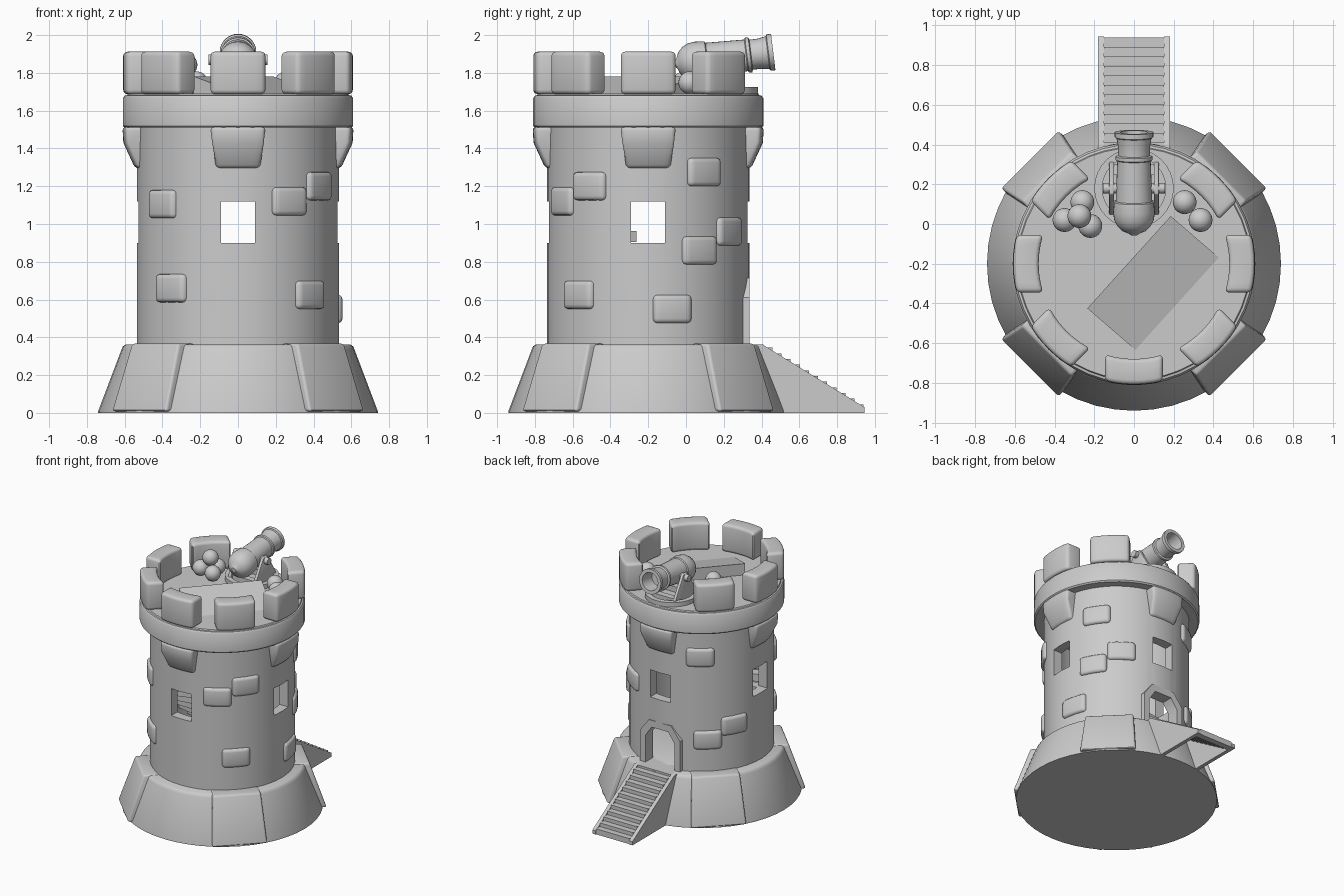
import bpy, bmesh, math
from math import radians, sin, cos, sqrt
from mathutils import Matrix, Vector

default_cube = bpy.data.objects.get("Cube")
if default_cube:
    bpy.data.objects.remove(default_cube, do_unlink=True)

CY = -0.2                                   # tower axis
TOWER = Matrix.Translation((0, CY, 0))
parts = []

stone = bpy.data.materials.new("grey stone")
stone.use_nodes = True
GREY = (0.6, 0.6, 0.6, 1)
stone.diffuse_color = GREY
stone.node_tree.nodes["Principled BSDF"].inputs["Base Color"].default_value = GREY


def finish(name, bm, matrix=Matrix(), bevel=0.0, segments=3):
    bmesh.ops.recalc_face_normals(bm, faces=bm.faces[:])
    if bevel:
        sharp = [e for e in bm.edges if e.calc_face_angle(0) > radians(35)]
        bmesh.ops.bevel(bm, geom=sharp, offset=bevel, segments=segments,
                        profile=0.5, affect='EDGES', clamp_overlap=True)
    bm.transform(matrix)
    mesh = bpy.data.meshes.new(name)
    bm.to_mesh(mesh)
    bm.free()
    mesh.materials.append(stone)
    obj = bpy.data.objects.new(name, mesh)
    bpy.context.collection.objects.link(obj)
    parts.append(obj)
    return obj


def lathe(name, profile, matrix=TOWER, steps=48, closed=False):
    """Revolve (radius, height) points about z."""
    bm = bmesh.new()
    vs = [bm.verts.new((r, 0, z)) for r, z in profile]
    pairs = list(zip(vs, vs[1:])) + ([(vs[-1], vs[0])] if closed else [])
    edges = [bm.edges.new(p) for p in pairs]
    bmesh.ops.spin(bm, geom=vs + edges, axis=(0, 0, 1), cent=(0, 0, 0),
                   angle=2 * math.pi, steps=steps, use_merge=True)
    bmesh.ops.remove_doubles(bm, verts=bm.verts[:], dist=1e-4)
    return finish(name, bm, matrix)


def prism(name, points, vec, matrix=Matrix(), bevel=0.0):
    """Extrude a flat polygon along a vector."""
    bm = bmesh.new()
    a = [bm.verts.new(p) for p in points]
    b = [bm.verts.new(Vector(p) + Vector(vec)) for p in points]
    bm.faces.new(a)
    bm.faces.new(b[::-1])
    for i in range(len(a)):
        j = (i + 1) % len(a)
        bm.faces.new((a[i], b[i], b[j], a[j]))
    return finish(name, bm, matrix, bevel, 2)


def box(name, lo, hi):
    (x0, y0, z0), (x1, y1, z1) = lo, hi
    base = [(x0, y0, z0), (x1, y0, z0), (x1, y1, z0), (x0, y1, z0)]
    return prism(name, base, (0, 0, z1 - z0))


def wall_block(name, profile, azimuth, bevel, curved=True, cuts=6):
    """Sweep (radius, height, half width) points sideways along the wall."""
    bm = bmesh.new()
    rows = []
    for k in range(cuts + 1):
        row = []
        for r, z, w in profile:
            u = w * (2 * k / cuts - 1)
            row.append(bm.verts.new((sqrt(r * r - u * u) if curved else r, u, z)))
        rows.append(row)
    n = len(profile)
    for p, q in zip(rows, rows[1:]):
        for i in range(n):
            bm.faces.new((p[i], p[(i + 1) % n], q[(i + 1) % n], q[i]))
    bm.faces.new(rows[0])
    bm.faces.new(rows[-1][::-1])
    return finish(name, bm, TOWER @ Matrix.Rotation(radians(azimuth), 4, 'Z'), bevel)


# Tower body: flared base, hollow shaft, crown ring with deck
lathe("flared_base", [(0, 0), (.74, 0), (.74, .01), (.617, .335), (.61, .352),
                      (.595, .362), (0, .362)])
shaft = lathe("tower_shaft", [(.535, .35), (.535, 1.63), (.46, 1.63), (.46, .35)],
              closed=True)
lathe("crown_ring", [(0, 1.63), (.5, 1.63), (.5, 1.51), (.6, 1.51), (.61, 1.52),
                     (.61, 1.665), (.6, 1.68), (.588, 1.682), (.583, 1.69), (0, 1.69)])

# Window and door openings
DOOR = [(-.13, .362), (-.13, .58), (-.075, .66), (.075, .66), (.13, .58), (.13, .362)]
cutters = [box("window_cutter_y", (-.09, CY - .8, .9), (.09, CY + .8, 1.12)),
           box("window_cutter_x", (-.8, CY - .09, .9), (.8, CY + .09, 1.12)),
           prism("door_cutter", [(x, .1, z) for x, z in DOOR], (0, .4, 0))]
for cutter in cutters:
    cutter.hide_render = True
    mod = shaft.modifiers.new("opening", 'BOOLEAN')
    mod.operation, mod.solver, mod.object = 'DIFFERENCE', 'EXACT', cutter
    bpy.context.view_layer.objects.active = shaft
    bpy.ops.object.modifier_apply(modifier=mod.name)
for cutter in cutters:
    parts.remove(cutter)
    bpy.data.objects.remove(cutter, do_unlink=True)

# Door frame
OUTER = [(-.18, .362), (-.18, .61), (-.1, .715), (.1, .715), (.18, .61), (.18, .362)]
prism("door_frame", [(x, .24, z) for x, z in OUTER + DOOR[::-1]], (0, .095, 0))

# Base buttresses on the diagonals
for az in (45, 135, 225, 315):
    wall_block("base_buttress", [(.5, .008, .205), (.745, .008, .205), (.622, .367, .178),
                                 (.5, .367, .178)], az, .015, curved=False, cuts=1)

# Corbels under the crown
for az in (0, 90, 180, 270):
    wall_block("corbel", [(.5, 1.515, .145), (.612, 1.515, .145), (.607, 1.43, .145),
                          (.545, 1.295, .115), (.5, 1.295, .115)], az, .02)

# Battlements, with a gap at the back for the gun
for az in (0, 45, 135, 180, 225, 270, 315):
    wall_block("merlon", [(.48, 1.688, .145), (.608, 1.688, .145), (.608, 1.912, .145),
                          (.48, 1.912, .145)], az, .022)

# Raised wall stones: azimuth, height
STONES = [(-139, 1.105), (-59, 1.12), (-36, 1.2), (-132, .66), (-44, .625), (34, 1.275),
          (31, .86), (54, .96), (14, .55), (124, 1.29), (152, .72), (130, .62)]
for az, z in STONES:
    wall_block("wall_stone", [(.5, z - .075, .105), (.556, z - .075, .105),
                              (.556, z + .075, .105), (.5, z + .075, .105)], az, .024)

# Winding stair inside
for k in range(18):
    a0, a1 = radians(118 + 10 * k), radians(129 + 10 * k)
    z = .36 + .068 * k
    prism("inner_step", [(r * cos(a), r * sin(a), z) for r, a in
                         ((.2, a0), (.47, a0), (.47, a1), (.2, a1))], (0, 0, .06), TOWER)

# Outer stair with side walls
for x in (-.18, .15):
    prism("stair_side", [(x, .3, 0), (x, .3, .362), (x, .405, .362), (x, .945, .03),
                         (x, .945, 0)], (.03, 0, 0))
box("stair_landing", (-.15, .28, .3), (.15, .41, .362))
STEPS = 11
run, rise = .53 / STEPS, .33 / STEPS
for k in range(STEPS):
    y, z = .41 + run * k, .345 - rise * k
    box("stair_step", (-.15, y, max(z - .045, 0)), (.15, y + run, z))

# Sloped hatch on the deck
prism("deck_hatch", [(-.235, -.425, 1.685), (-.235, -.425, 1.782), (.02, -.645, 1.685)],
      (.42, .465, 0))

# Cannon, turntable and carriage
aim = Matrix.Translation((0, .05, 1.86)) @ Matrix.Rotation(radians(-83), 4, 'X')
lathe("cannon_barrel", [(0, -.108), (.02, -.106), (.024, -.1), (.06, -.085), (.085, -.06),
                        (.1, -.03), (.105, .01), (.1, .06), (.092, .065), (.084, .27),
                        (.093, .275), (.093, .292), (.08, .297), (.08, .34), (.088, .385),
                        (.097, .39), (.097, .415), (.07, .415), (.062, .3), (0, .3)],
      aim, 32)
lathe("turntable_ring", [(.16, 1.685), (.2, 1.685), (.2, 1.725), (.16, 1.725)],
      Matrix.Translation((0, .18, 0)), 32, closed=True)
for side in (-1, 1):
    prism("carriage_bracket", [(.1 * side, .03, 1.69), (.1 * side, .33, 1.69),
                               (.1 * side, .3, 1.75), (.1 * side, .21, 1.9),
                               (.1 * side, .15, 1.9), (.1 * side, .06, 1.75)],
          (.025 * side, 0, 0), bevel=.006)
for y in (.07, .25):
    box("carriage_crossbar", (-.11, y, 1.69), (.11, y + .05, 1.735))
lathe("trunnion", [(0, -.155), (.027, -.155), (.027, .155), (0, .155)],
      Matrix.Translation((0, .18, 1.87)) @ Matrix.Rotation(radians(90), 4, 'Y'), 20)

# Cannonballs: a stacked pile on one side, two loose on the other
BALLS = [(-.26, .11, 1.748), (-.22, -.01, 1.748), (-.35, .02, 1.748),
         (-.275, .04, 1.842), (.255, .11, 1.748), (.335, .02, 1.748)]
for spot in BALLS:
    bm = bmesh.new()
    bmesh.ops.create_uvsphere(bm, u_segments=24, v_segments=14, radius=.06)
    finish("cannonball", bm, Matrix.Translation(spot))

# Smooth shading with crisp edges
bpy.ops.object.select_all(action='DESELECT')
for obj in parts:
    obj.select_set(True)
bpy.context.view_layer.objects.active = shaft
bpy.ops.object.shade_smooth_by_angle(angle=radians(35))
